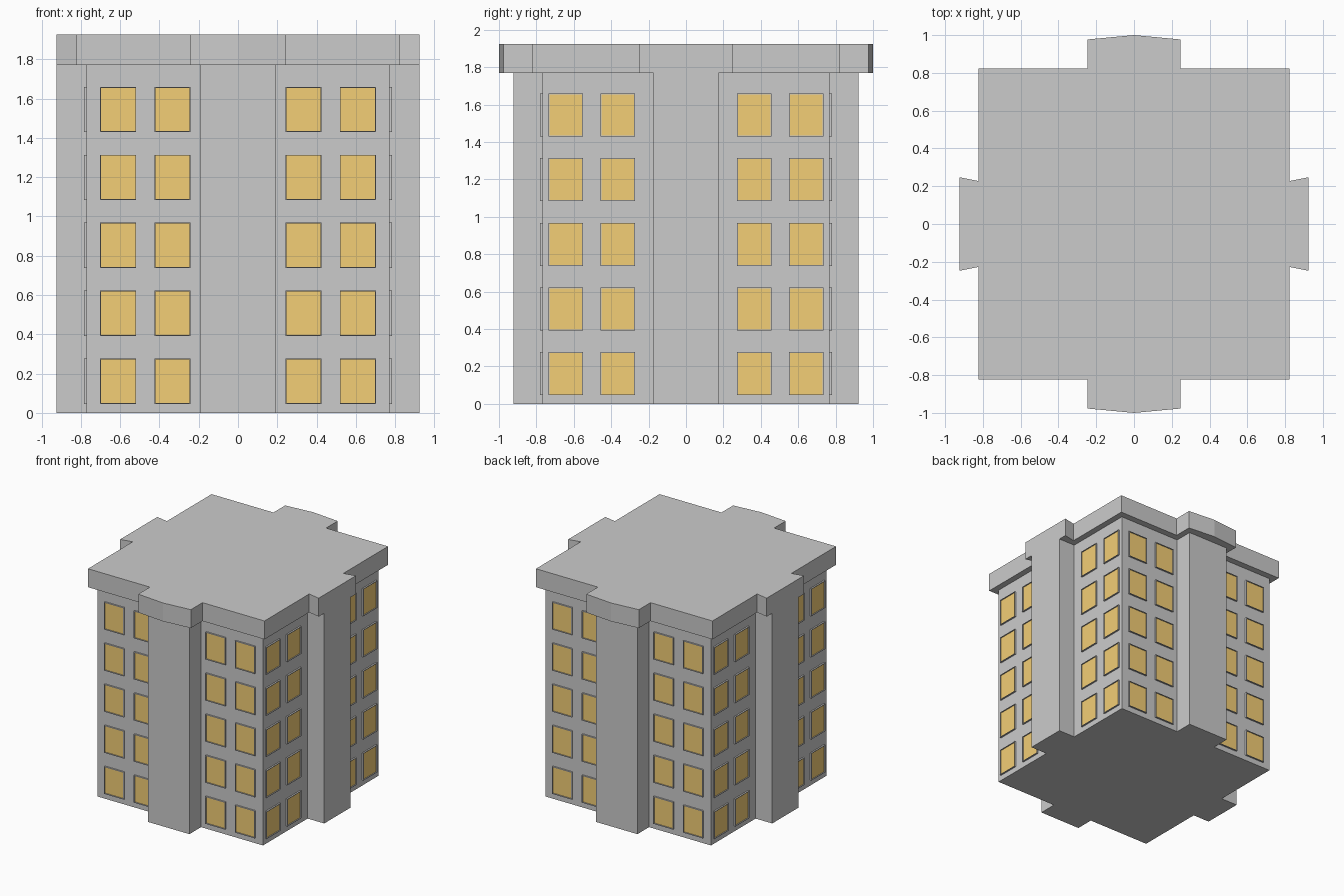
import bpy, bmesh
from math import pi
from mathutils import Matrix

if "Cube" in bpy.data.objects:
    bpy.data.objects.remove(bpy.data.objects["Cube"])

amber = bpy.data.materials.new("amber_glass")
amber.diffuse_color = (0.9, 0.62, 0.18, 1)
amber.use_nodes = True
amber.node_tree.nodes["Principled BSDF"].inputs["Base Color"].default_value = amber.diffuse_color
grey = bpy.data.materials.new("grey_frame")
grey.diffuse_color = (0.8, 0.8, 0.8, 1)
grey.use_nodes = True
grey.node_tree.nodes["Principled BSDF"].inputs["Base Color"].default_value = grey.diffuse_color


def finish(name, bm, mats=()):
    me = bpy.data.meshes.new(name)
    bmesh.ops.recalc_face_normals(bm, faces=bm.faces)
    bm.to_mesh(me)
    bm.free()
    for m in mats:
        me.materials.append(m)
    ob = bpy.data.objects.new(name, me)
    bpy.context.collection.objects.link(ob)
    return ob


def slab(name, quarter, z0, z1):
    """Extrude a plan given by its +x +y quarter, mirrored about both axes."""
    half = quarter + [(-x, y) for x, y in reversed(quarter) if x > 0]
    plan = half + [(-x, -y) for x, y in half]
    bm = bmesh.new()
    face = bm.faces.new([bm.verts.new((x, y, z0)) for x, y in plan])
    ext = bmesh.ops.extrude_face_region(bm, geom=[face], use_keep_orig=True)
    top = [g for g in ext["geom"] if isinstance(g, bmesh.types.BMVert)]
    bmesh.ops.translate(bm, verts=top, vec=(0, 0, z1 - z0))
    return finish(name, bm)


def window(bm, u, z, w, h, wall, out, rot):
    """Framed window on the -y wall, turned onto its own wall by rot."""
    made = bmesh.ops.create_cube(bm, size=1, matrix=Matrix.Translation(
        (u, -(wall + out - 0.02), z)) @ Matrix.Diagonal((w, 0.04, h, 1)))
    verts = set(made["verts"])
    front = min({f for v in verts for f in v.link_faces},
                key=lambda f: f.calc_center_median().y)
    # thin rim, then push the pane back into the frame
    rim = bmesh.ops.inset_individual(bm, faces=[front], thickness=0.007)["faces"]
    back = bmesh.ops.extrude_face_region(bm, geom=[front])["geom"]
    pane = [g for g in back if isinstance(g, bmesh.types.BMFace)][0]
    bmesh.ops.delete(bm, geom=[front], context='FACES_ONLY')
    bmesh.ops.translate(bm, verts=list(pane.verts), vec=(0, 0.008, 0))
    pane.material_index = 1
    verts |= {v for f in rim for v in f.verts} | set(pane.verts)
    bmesh.ops.rotate(bm, verts=list(verts), cent=(0, 0, 0),
                     matrix=Matrix.Rotation(rot, 3, 'Z'))


# Tower body: square core with a pilaster in the middle of each wall
slab("tower_body", [(0.925, 0.174), (0.77, 0.174), (0.77, 0.767),
                    (0.193, 0.767), (0.193, 0.922)], 0, 1.77)

# Overhanging roof: flared side tabs and pointed front and back tabs
slab("roof_slab", [(0.925, 0.248), (0.822, 0.227), (0.822, 0.822),
                   (0.245, 0.822), (0.245, 0.977), (0, 1.0)], 1.77, 1.925)

# Window grids: five floors, four columns per wall
walls = [("front", 0, 0.767, (0.333, 0.61)), ("right", pi / 2, 0.77, (0.366, 0.644)),
         ("back", pi, 0.767, (0.333, 0.61)), ("left", -pi / 2, 0.77, (0.366, 0.644))]
for side, rot, wall, columns in walls:
    bm = bmesh.new()
    for floor in range(5):
        for c in columns:
            for s in (-1, 1):
                window(bm, s * c, 0.161 + 0.346 * floor, 0.184, 0.23, wall, 0.013, rot)
    finish(side + "_windows", bm, (grey, amber))
